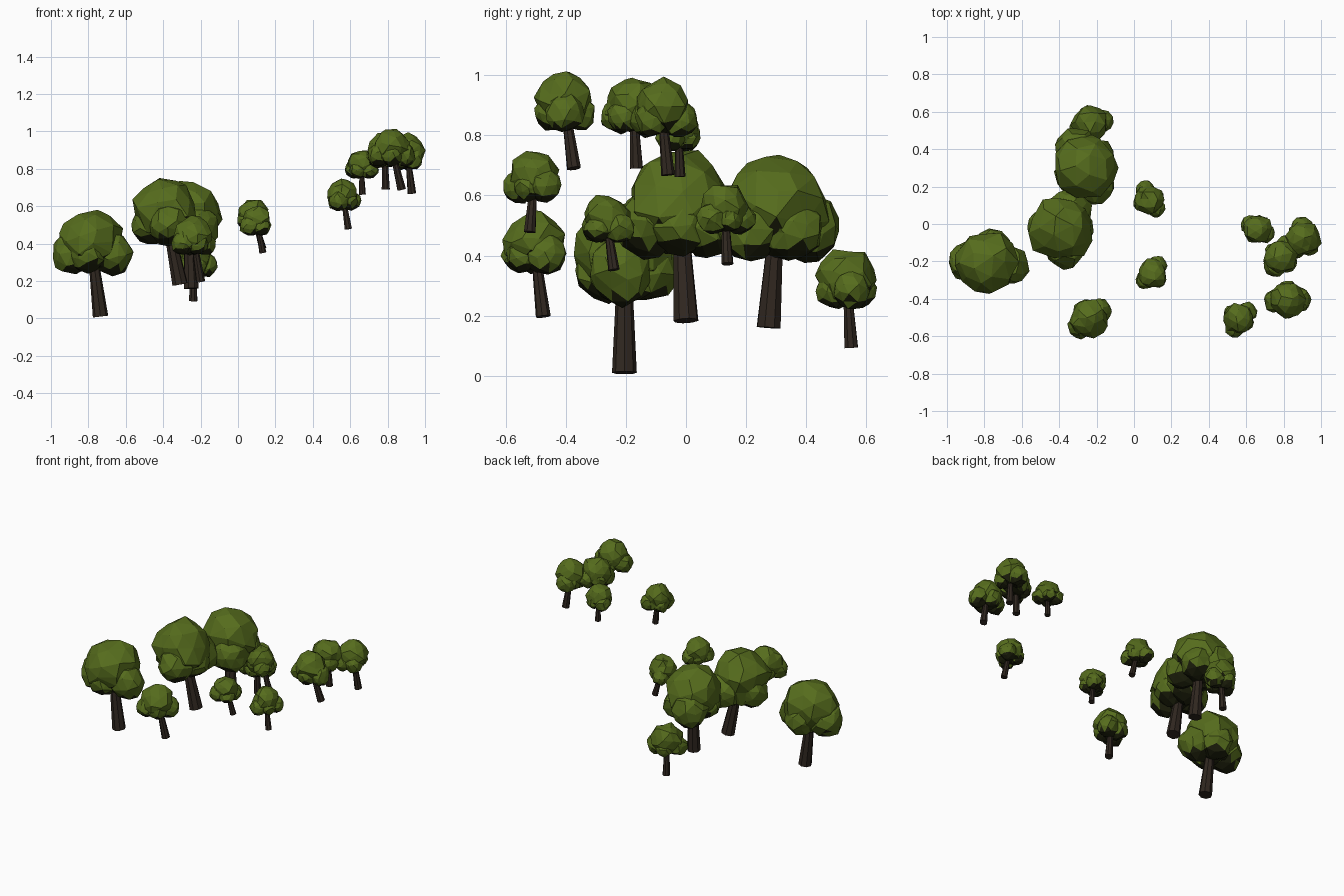
import bpy, bmesh, math, random
from mathutils import Vector, Matrix

if "Cube" in bpy.data.objects:
    bpy.data.objects.remove(bpy.data.objects["Cube"])

random.seed(4)


def material(name, rgb):
    m = bpy.data.materials.new(name)
    m.diffuse_color = (*rgb, 1)
    m.use_nodes = True
    m.node_tree.nodes["Principled BSDF"].inputs["Base Color"].default_value = m.diffuse_color
    return m


LEAF = material("leaf green", (0.092, 0.15, 0.012))
SHADE = material("dark underside green", (0.014, 0.016, 0.004))
BARK = material("dark bark", (0.029, 0.020, 0.014))


def finish(bm, name, *mats):
    me = bpy.data.meshes.new(name)
    bm.to_mesh(me)
    bm.free()
    for m in mats:
        me.materials.append(m)
    bpy.context.collection.objects.link(bpy.data.objects.new(name, me))


def blob(bm, centre, r):
    # irregular faceted ball of foliage
    rot = Matrix.Rotation(random.uniform(0, 6.28), 4, 'Z') @ Matrix.Rotation(random.uniform(0, 6.28), 4, 'X')
    res = bmesh.ops.create_icosphere(bm, subdivisions=2, radius=r * 1.01,
                                     matrix=Matrix.Translation(centre) @ rot)
    for v in res["verts"]:
        v.co += Vector([random.uniform(-0.1, 0.1) * r for _ in range(3)])


def tree(i, base, crown, r, lobes):
    base, crown = Vector(base), Vector(crown)
    # leaning tapered trunk, running up into the crown
    axis = crown - base
    bm = bmesh.new()
    bmesh.ops.create_cone(
        bm, cap_ends=True, segments=8, radius1=0.25 * r, radius2=0.13 * r, depth=axis.length,
        matrix=Matrix.Translation((base + crown) / 2) @ axis.to_track_quat('Z', 'Y').to_matrix().to_4x4())
    finish(bm, f"trunk_{i}", BARK)
    # crown: one main ball and lower side lobes at the given headings
    bm = bmesh.new()
    blob(bm, crown, r)
    for k, deg in enumerate((*lobes, lobes[2] + 180)):
        a = math.radians(deg)
        d = (0.67, 0.65, 0.46, 0.42)[k] * r
        blob(bm, crown + Vector((d * math.cos(a), d * math.sin(a), -0.44 * r)), (0.66, 0.65, 0.62, 0.6)[k] * r)
    # dark faces on the underside
    bm.normal_update()
    for f in bm.faces:
        f.material_index = int(f.normal.z < -0.6)
    finish(bm, f"crown_{i}", LEAF, SHADE)


# trunk base, crown centre, crown radius, lobe headings in degrees
TREES = [
    ((-0.735, -0.205, 0.01), (-0.785, -0.205, 0.418), 0.165, (-5, 180, 70)),
    ((-0.31, 0.0, 0.183), (-0.39, -0.02, 0.58), 0.17, (65, 282, 180)),
    ((-0.25, 0.275, 0.16), (-0.265, 0.305, 0.565), 0.168, (117, 300, 40)),
    ((-0.24, 0.55, 0.093), (-0.235, 0.535, 0.327), 0.096, (210, 15, 280)),
    ((-0.20, -0.475, 0.197), (-0.24, -0.505, 0.447), 0.1, (35, 222, 120)),
    ((0.133, 0.138, 0.372), (0.08, 0.13, 0.56), 0.08, (-50, 110, 200)),
    ((0.133, -0.24, 0.352), (0.10, -0.265, 0.527), 0.077, (220, 60, 310)),
    ((0.59, -0.52, 0.478), (0.56, -0.505, 0.665), 0.082, (40, 245, 150)),
    ((0.665, -0.02, 0.662), (0.66, -0.025, 0.828), 0.074, (-32, 150, 240)),
    ((0.875, -0.373, 0.69), (0.82, -0.405, 0.917), 0.096, (0, 185, 90)),
    ((0.79, -0.165, 0.69), (0.785, -0.175, 0.905), 0.092, (60, 235, 320)),
    ((0.93, -0.06, 0.668), (0.905, -0.08, 0.895), 0.092, (225, 95, 310)),
]
for i, t in enumerate(TREES, 1):
    tree(i, *t)
